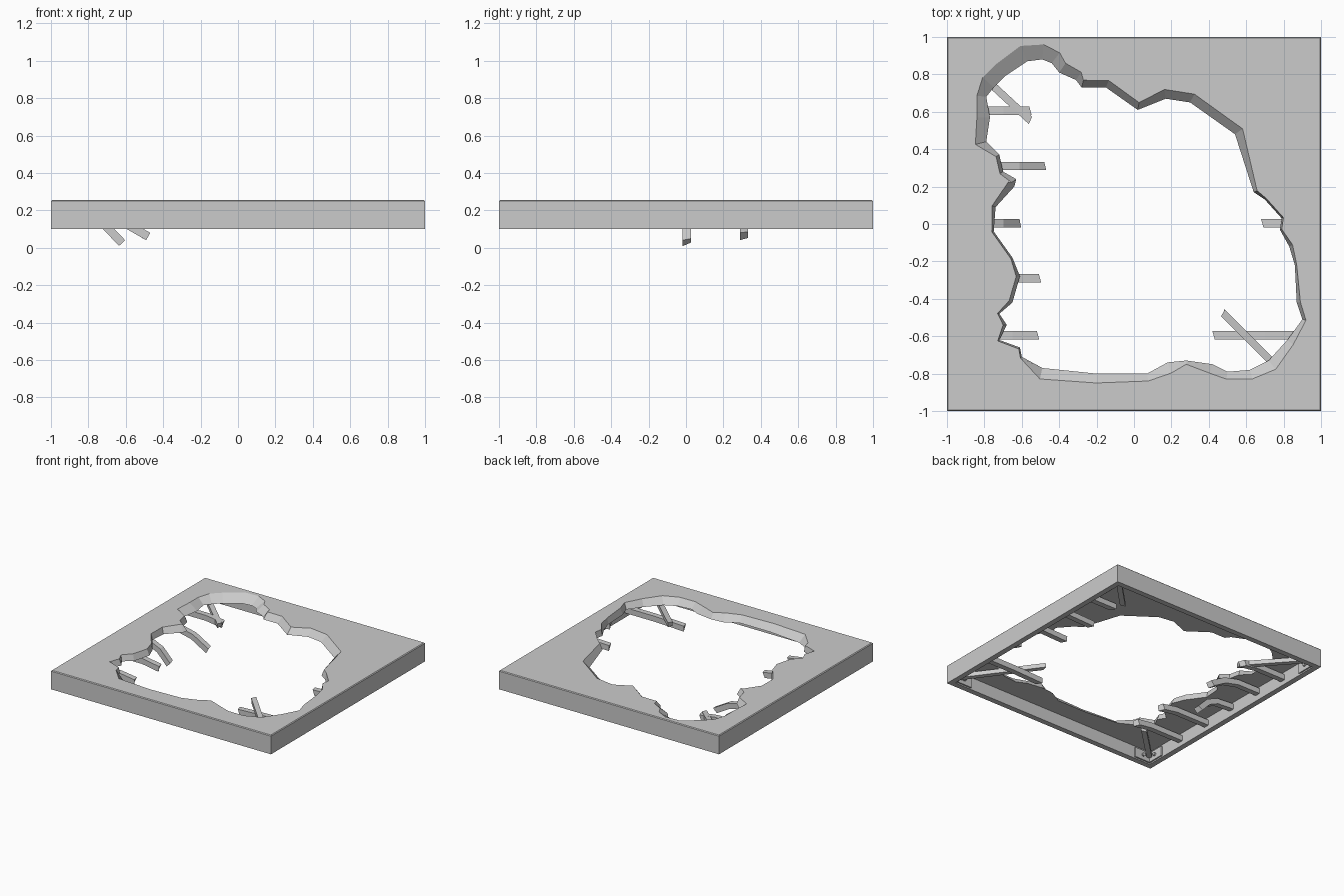
import bpy
import bmesh
from math import pi
from mathutils import Vector, Matrix

cube = bpy.data.objects.get("Cube")
if cube:
    bpy.data.objects.remove(cube, do_unlink=True)

TOP, UNDERSIDE, BASE, INNER = 0.255, 0.205, 0.1, 0.955

grey = bpy.data.materials.new("plain grey")
grey.use_nodes = True
colour = (0.6, 0.6, 0.6, 1)
grey.diffuse_color = colour
grey.node_tree.nodes["Principled BSDF"].inputs["Base Color"].default_value = colour


def finish(bm, name):
    """Turn a bmesh into a flat shaded grey object."""
    bmesh.ops.recalc_face_normals(bm, faces=bm.faces)
    mesh = bpy.data.meshes.new(name)
    bm.to_mesh(mesh)
    bm.free()
    mesh.materials.append(grey)
    obj = bpy.data.objects.new(name, mesh)
    bpy.context.collection.objects.link(obj)
    return obj


def ring(bm, points):
    return [bm.verts.new(p) for p in points]


def bridge(bm, a, b):
    """Join two closed rings of equal length with quads."""
    for i in range(len(a)):
        j = (i + 1) % len(a)
        bm.faces.new((a[i], a[j], b[j], b[i]))


def fill_between(bm, outer, inner):
    """Fill the flat area between a border and the hole in it."""
    edges = []
    for loop in (outer, inner):
        for i, v in enumerate(loop):
            w = loop[(i + 1) % len(loop)]
            edges.append(bm.edges.get((v, w)) or bm.edges.new((v, w)))
    bmesh.ops.triangle_fill(bm, edges=edges, use_beauty=True)


def square(half, z):
    return [(-half, -half, z), (half, -half, z), (half, half, z), (-half, half, z)]


# Broken edge, counter-clockwise: x, y and slope width, in hundredths
broken_edge = [
    (-49, 88, 8), (-57, 87, 9), (-69, 79, 8), (-75, 73, 8), (-79, 68, 5),
    (-77, 57, 7), (-79, 44, 6), (-72, 37, 2), (-70, 28, 2), (-63, 24, 3),
    (-64, 20, 4), (-74, 9, 2), (-75, -4, 1), (-65, -18, 1), (-61, -28, 2),
    (-65, -42, 2), (-72, -48, 1), (-68, -54, 2), (-72, -62, 1), (-61, -66, 1),
    (-60, -71, 1), (-49, -77, 6), (-20, -80, 5), (7, -80, 4), (18, -74, 6),
    (28, -73, 2), (42, -75, 5), (50, -79, 4), (62, -78, 5), (72, -73, 6),
    (82, -62, 4), (90, -51, 2), (87, -42, 2), (86, -22, 1), (83, -12, 2),
    (78, -3, 1), (79, 3, 1), (70, 13, 1), (64, 17, 2), (54, 48, 5),
    (30, 65, 5), (17, 67, 5), (2, 61, 4), (-15, 73, 4), (-28, 73, 4),
    (-31, 77, 5), (-40, 81, 6), (-44, 86, 7)]
low = [Vector((x, y, 0)) / 100 for x, y, w in broken_edge]
high = []
for i, (x, y, w) in enumerate(broken_edge):
    along = (low[(i + 1) % len(low)] - low[i - 1]).normalized()
    high.append(low[i] + Vector((along.y, -along.x, 0)) * w / 100)

# Panel: skin with a torn hole and a deep rim around its border
bm = bmesh.new()
profile = [(0.994, TOP), (1, TOP - 0.006), (1, BASE), (INNER, BASE), (INNER, UNDERSIDE)]
rings = [ring(bm, square(half, z)) for half, z in profile]
for a, b in zip(rings, rings[1:]):
    bridge(bm, a, b)
hole_top = ring(bm, [(p.x, p.y, TOP) for p in high])
hole_low = ring(bm, [(p.x, p.y, UNDERSIDE) for p in low])
bridge(bm, hole_top, hole_low)
fill_between(bm, rings[0], hole_top)
fill_between(bm, rings[-1], hole_low)
finish(bm, "broken_panel")


def beam(name, path, width=0.045, height=0.045, slant=0.025):
    """Sweep a rectangular bar along a path, with a snapped, slanted tip."""
    path = [Vector(p) for p in path]
    bm = bmesh.new()
    sections = []
    for i, p in enumerate(path):
        along = (path[min(i + 1, len(path) - 1)] - path[max(i - 1, 0)]).normalized()
        side = along.cross(Vector((0, 0, 1))).normalized() * width / 2
        up = side.cross(along).normalized() * height / 2
        snap = along * slant if p == path[-1] else Vector()
        sections.append(ring(bm, (p - side - up - snap, p + side - up,
                                  p + side + up, p - side + up - snap / 2)))
    for a, b in zip(sections, sections[1:]):
        bridge(bm, a, b)
    bm.faces.new(sections[0])
    bm.faces.new(sections[-1])
    return finish(bm, name)


# Snapped joists: y position, then the x and z path from the wall
joists = {
    "right_joist": [
        (0.605, (-0.96, 0.16), (-0.7, 0.16), (-0.55, 0.14)),
        (0.31, (-0.96, 0.17), (-0.75, 0.17), (-0.62, 0.14), (-0.48, 0.06)),
        (0.005, (-0.96, 0.17), (-0.8, 0.16), (-0.71, 0.12), (-0.62, 0.025)),
        (-0.29, (-0.96, 0.16), (-0.65, 0.16), (-0.5, 0.135)),
        (-0.595, (-0.96, 0.16), (-0.65, 0.16), (-0.51, 0.14))],
    "left_joist": [
        (0.605, (0.96, 0.16), (0.7, 0.16)),
        (0.31, (0.96, 0.16), (0.67, 0.15)),
        (0.005, (0.96, 0.16), (0.68, 0.15)),
        (-0.29, (0.96, 0.16), (0.88, 0.16)),
        (-0.595, (0.96, 0.16), (0.7, 0.16), (0.42, 0.15))]}
for name, rows in joists.items():
    for y, *path in rows:
        beam(name, [(x, y, z) for x, z in path])

# Diagonal braces running in from the corners
braces = {
    "back_right_brace": ((-0.94, 0.91, 0.18), (-0.55, 0.55, 0.15)),
    "front_left_brace": ((0.94, -0.94, 0.15), (0.47, -0.47, 0.21)),
    "front_right_brace": ((-0.94, -0.94, 0.16), (-0.65, -0.66, 0.17)),
    "back_left_brace": ((0.94, 0.94, 0.16), (0.68, 0.68, 0.16))}
for name, path in braces.items():
    beam(name, path, width=0.04, height=0.035)

# Corner brackets: two wall plates with a bolt each
for sx in (-1, 1):
    for sy in (-1, 1):
        bm = bmesh.new()
        for axis in (0, 1):
            size = Vector((0.15, 0.15, 0.08))
            size[axis] = 0.012
            centre = Vector((sx * 0.88, sy * 0.88, 0.15))
            centre[axis] = (sx, sy)[axis] * (INNER - 0.006)
            bmesh.ops.create_cube(bm, size=1, matrix=Matrix.Translation(centre)
                                  @ Matrix.Diagonal(size).to_4x4())
            centre[axis] = (sx, sy)[axis] * (INNER - 0.018)
            turn = Matrix.Rotation(pi / 2, 4, "YX"[axis])
            if axis == 0:
                turn = Matrix.Rotation(pi / 2, 4, "Y")
            bmesh.ops.create_cone(bm, cap_ends=True, segments=8, radius1=0.015,
                                  radius2=0.012, depth=0.018,
                                  matrix=Matrix.Translation(centre) @ turn)
        finish(bm, "corner_bracket")
